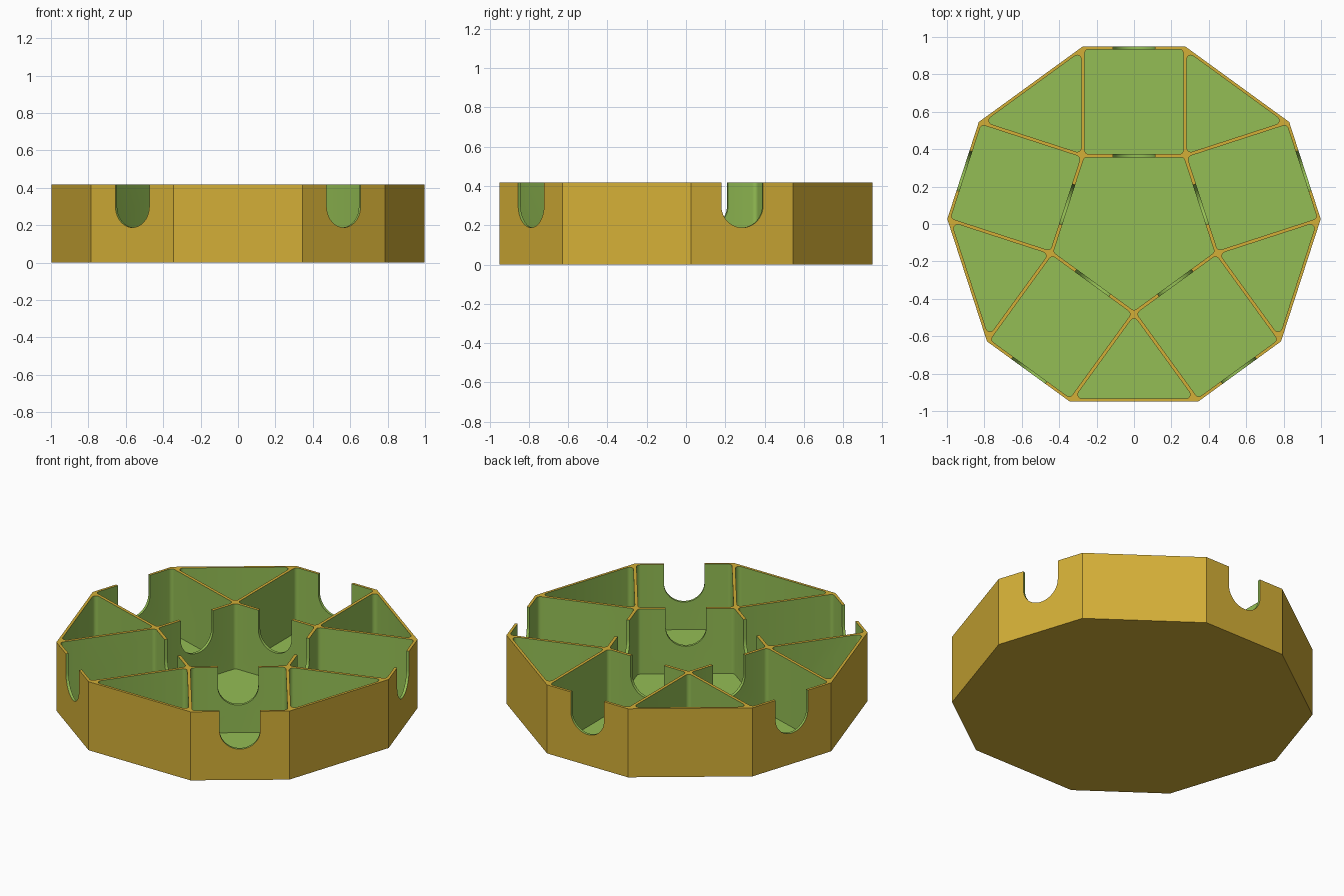
import bpy, bmesh, math
from mathutils import Vector, Matrix

if "Cube" in bpy.data.objects:
    bpy.data.objects.remove(bpy.data.objects["Cube"])

HALF, OUT, CY = 0.273, 0.961, -0.011     # half side, outer apothem, centre offset
HEIGHT, FLOOR = 0.418, 0.02
IN = HALF / math.tan(math.radians(36))   # inner pentagon apothem
WALL, RIM, FILLET = 0.009, 0.016, 0.022  # half partition, outer wall, pocket corner radius
SLOT_R, SLOT_Z = 0.112, 0.30


def material(name, colour):
    m = bpy.data.materials.new(name)
    m.diffuse_color = (*colour, 1)
    m.use_nodes = True
    m.node_tree.nodes["Principled BSDF"].inputs["Base Color"].default_value = m.diffuse_color
    return m


gold = material("gold", (0.658, 0.429, 0.038))
green = material("green", (0.296, 0.515, 0.089))


def turn(p, k):
    return Matrix.Rotation(math.radians(-72 * k), 2) @ Vector(p)


def inset(pts, dists):
    """Move each edge of a counter-clockwise polygon inward by its own distance."""
    lines = []
    for i, p in enumerate(pts):
        d = (pts[(i + 1) % len(pts)] - p).normalized()
        lines.append((p + Vector((-d.y, d.x)) * dists[i], d))
    out = []
    for i in range(len(pts)):
        (p, d), (q, e) = lines[i - 1], lines[i]
        out.append(p + d * ((q - p).cross(e) / d.cross(e)))
    return out


def rounded(pts, r, steps=6):
    """Fillet every corner of a convex counter-clockwise polygon."""
    out = []
    for i, p in enumerate(pts):
        a = (pts[i - 1] - p).normalized()
        b = (pts[(i + 1) % len(pts)] - p).normalized()
        half = a.angle(b) / 2
        centre = p + (a + b).normalized() * (r / math.sin(half))
        start = p + a * (r / math.tan(half)) - centre
        sweep = math.pi - 2 * half
        for s in range(steps + 1):
            out.append(centre + Matrix.Rotation(sweep * s / steps, 2) @ start)
    return out


def prism(bm, base, shift, index):
    """Extrude a closed 3D outline along a vector."""
    face = bm.faces.new([bm.verts.new(p) for p in base])
    ext = bmesh.ops.extrude_face_region(bm, geom=[face])
    moved = [g for g in ext["geom"] if isinstance(g, bmesh.types.BMVert)]
    bmesh.ops.translate(bm, verts=moved, vec=shift)
    bmesh.ops.recalc_face_normals(bm, faces=bm.faces)
    for f in bm.faces:
        f.material_index = index


def make_object(name, bm):
    mesh = bpy.data.meshes.new(name)
    bm.to_mesh(mesh)
    bm.free()
    mesh.materials.append(gold)
    mesh.materials.append(green)
    ob = bpy.data.objects.new(name, mesh)
    bpy.context.collection.objects.link(ob)
    ob.location.y = CY
    return ob


# Ten-sided solid block
bm = bmesh.new()
ring = [turn((x, OUT), k) for k in range(5) for x in (-HALF, HALF)]
prism(bm, [(p.x, p.y, 0) for p in reversed(ring)], (0, 0, HEIGHT), 0)
tray = make_object("divided_tray", bm)

# Pockets: central pentagon, five square cells, five triangular cells
cells = [inset([turn((HALF, IN), -k) for k in range(5)], [WALL] * 5)]
for k in range(5):
    square = [turn(p, k) for p in ((-HALF, IN), (HALF, IN), (HALF, OUT), (-HALF, OUT))]
    cells.append(inset(square, [WALL, WALL, RIM, WALL]))
    triangle = [turn((HALF, IN), k), turn((-HALF, OUT), k + 1), turn((HALF, OUT), k)]
    cells.append(inset(triangle, [WALL, RIM, WALL]))
bm = bmesh.new()
for cell in cells:
    prism(bm, [(p.x, p.y, FLOOR) for p in rounded(cell, FILLET)], (0, 0, 0.5), 1)
pockets = make_object("pocket_cutter", bm)

# Round-bottomed slots through the outer and inner walls of each square cell
profile = [(-SLOT_R, 0.6), *[(SLOT_R * math.cos(a), SLOT_Z + SLOT_R * math.sin(a))
           for a in (math.pi + math.pi * i / 24 for i in range(25))], (SLOT_R, 0.6)]
bm = bmesh.new()
for k in range(5):
    for near, far in ((IN - 0.04, IN + 0.04), (OUT - 0.05, OUT + 0.05)):
        way = turn((0, far - near), k)
        base = [(*turn((x, near), k), z) for x, z in profile]
        prism(bm, base, (way.x, way.y, 0), 1)
slots = make_object("slot_cutter", bm)

# Cut the block, then drop the cutters
bpy.context.view_layer.objects.active = tray
tray.select_set(True)
for cutter in (pockets, slots):
    mod = tray.modifiers.new("cut", 'BOOLEAN')
    mod.operation, mod.solver, mod.object = 'DIFFERENCE', 'EXACT', cutter
    bpy.context.view_layer.update()
    bpy.ops.object.modifier_apply(modifier=mod.name)
    bpy.data.objects.remove(cutter)
bpy.ops.object.shade_smooth_by_angle(angle=math.radians(25))
